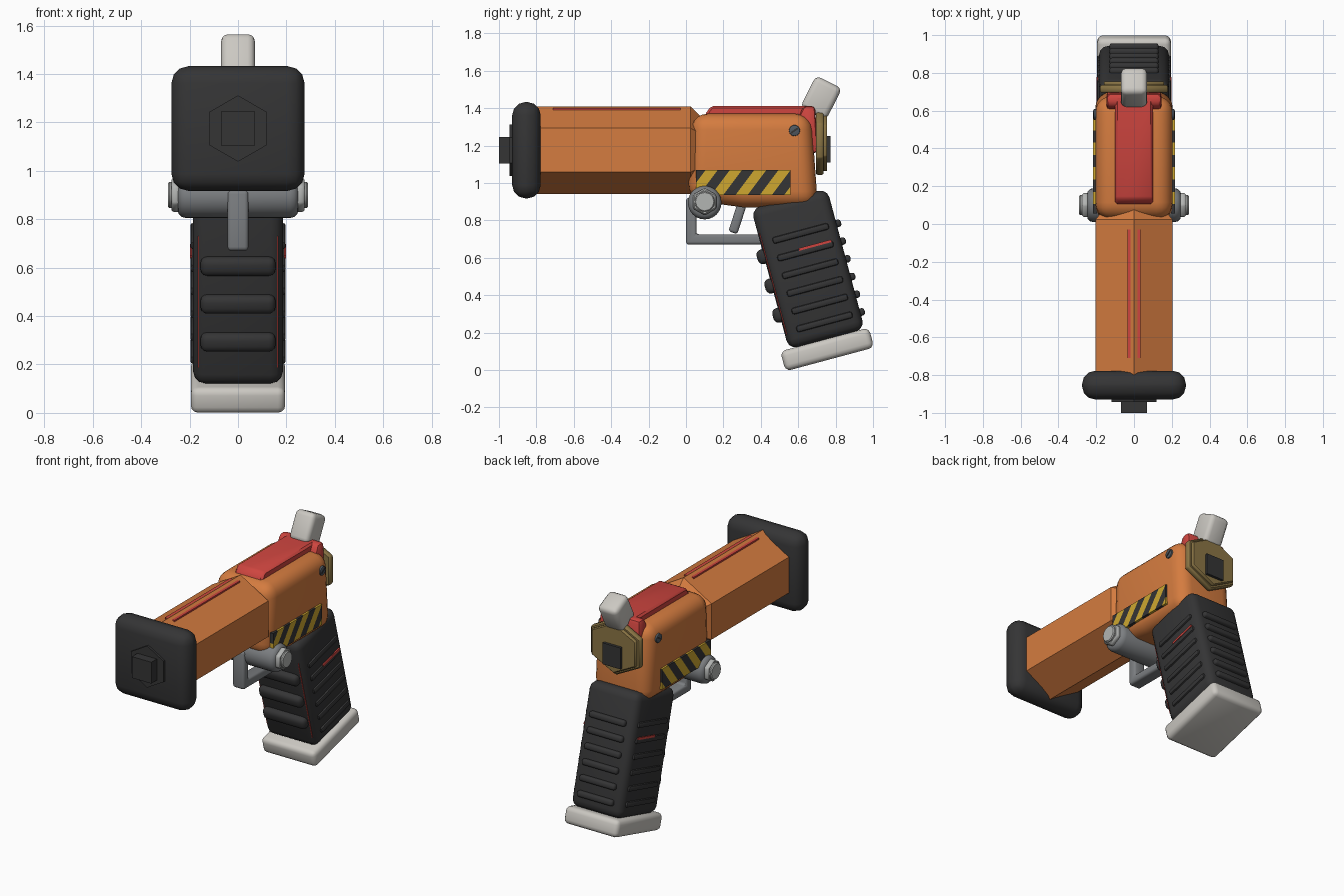
import bpy, bmesh, math
from mathutils import Matrix, Vector

cube = bpy.data.objects.get("Cube")
if cube:
    bpy.data.objects.remove(cube)


def material(name, r, g, b):
    m = bpy.data.materials.new(name)
    m.use_nodes = True
    m.diffuse_color = (r, g, b, 1)
    m.node_tree.nodes["Principled BSDF"].inputs["Base Color"].default_value = (r, g, b, 1)
    return m


ORANGE = material("burnt orange", 0.66, 0.2, 0.05)
DARK = material("dark rubber", 0.035, 0.035, 0.036)
RED = material("red", 0.62, 0.06, 0.05)
PALE = material("pale grey", 0.6, 0.58, 0.54)
STEEL = material("steel grey", 0.2, 0.21, 0.22)
NUT = material("light steel", 0.45, 0.46, 0.45)
BRASS = material("brass", 0.26, 0.18, 0.06)
YELLOW = material("warning yellow", 0.62, 0.39, 0.03)
SLATE = material("slate", 0.08, 0.1, 0.12)


def finish(name, bm, mats, bevel=0, segs=3):
    """Turn a bmesh into an object, with rounded edges and smooth shading if bevelled."""
    bmesh.ops.recalc_face_normals(bm, faces=bm.faces)
    mesh = bpy.data.meshes.new(name)
    bm.to_mesh(mesh)
    bm.free()
    for m in mats:
        mesh.materials.append(m)
    ob = bpy.data.objects.new(name, mesh)
    bpy.context.collection.objects.link(ob)
    if bevel:
        mod = ob.modifiers.new("round", "BEVEL")
        mod.width, mod.segments = bevel, segs
        mod.limit_method, mod.angle_limit = "ANGLE", math.radians(20)
        bpy.ops.object.select_all(action="DESELECT")
        ob.select_set(True)
        bpy.context.view_layer.objects.active = ob
        bpy.ops.object.modifier_apply(modifier=mod.name)
        bpy.ops.object.shade_smooth_by_angle(angle=math.radians(35))
    return ob


def box(name, centre, size, mat, bevel=0, tilt=0, segs=3):
    bm = bmesh.new()
    bmesh.ops.create_cube(bm, size=1)
    bm.transform(Matrix.Translation(centre) @ Matrix.Rotation(math.radians(tilt), 4, "X")
                 @ Matrix.Diagonal((*size, 1)))
    return finish(name, bm, [mat], bevel, segs)


def extrude(name, pts, axis, a, b, mat, bevel=0, segs=3, end_scale=1, pivot=0):
    """Extrude a profile along x (points are y, z) or along y (points are x, z)."""
    bm = bmesh.new()
    rings = []
    for d, s in ((a, 1), (b, end_scale)):
        ring = []
        for p, z in pts:
            z = pivot + (z - pivot) * s
            ring.append(bm.verts.new((d, p, z) if axis == "X" else (p * s, d, z)))
        rings.append(ring)
        bm.faces.new(ring)
    n = len(pts)
    for i in range(n):
        j = (i + 1) % n
        bm.faces.new((rings[0][i], rings[0][j], rings[1][j], rings[1][i]))
    return finish(name, bm, [mat], bevel, segs)


def polygon(n, r, c=0, z=0, wide=1):
    """Regular polygon with one corner pointing up."""
    return [(c + wide * r * math.sin(2 * math.pi * i / n), z + r * math.cos(2 * math.pi * i / n))
            for i in range(n)]


# Barrel with its tapered shoulder and sunken red strip
AXIS = 1.175
hexagon = polygon(6, 0.235, 0, AXIS)
extrude("barrel", hexagon, "Y", -0.8, 0.025, ORANGE)
extrude("barrel_shoulder", hexagon, "Y", 0.025, 0.1, ORANGE, end_scale=0.68, pivot=AXIS)
box("barrel_strip", (0, -0.37, 1.375), (0.07, 0.68, 0.05), RED)

# Muzzle block
box("muzzle_block", (0, -0.853, AXIS), (0.55, 0.152, 0.515), DARK, 0.07)
extrude("muzzle_hexagon", polygon(6, 0.137, 0, AXIS), "Y", -0.943, -0.9, DARK)
box("muzzle_plug", (0, -0.95, AXIS), (0.14, 0.1, 0.14), DARK)

# Receiver body and red top cover
body = [(0.03, 1.37), (0.67, 1.37), (0.705, 0.87), (0.3, 0.87), (0.01, 0.91)]
extrude("receiver", body, "X", -0.205, 0.205, ORANGE, 0.085, 5)
cover = [(0.1, 1.3), (0.1, 1.365), (0.135, 1.412), (0.68, 1.412), (0.68, 1.3)]
extrude("top_cover", cover, "X", -0.1, 0.1, RED, 0.012, 1)
rear = [(0.6, 1.35), (0.63, 1.412), (0.69, 1.412), (0.705, 1.16), (0.65, 1.16)]
extrude("rear_cover", rear, "X", -0.145, 0.145, RED, 0.02, 2)

# Rear plate
extrude("rear_plate_inner", polygon(6, 0.185, 0, 1.225, 1.12), "Y", 0.695, 0.735, BRASS, 0.008, 1)
extrude("rear_plate_outer", polygon(6, 0.165, 0, 1.225, 1.12), "Y", 0.73, 0.755, BRASS, 0.006, 1)
box("rear_button", (0, 0.75, 1.18), (0.13, 0.045, 0.14), DARK)

# Hammer
box("hammer", (0, 0.722, 1.455), (0.14, 0.155, 0.19), PALE, 0.03, -27)

# Cross pin with end nuts
extrude("cross_pin", polygon(24, 0.09, 0.1, 0.895), "X", -0.25, 0.25, STEEL, 0.035)

# Parts found on both sides
for side, label in ((1, "left"), (-1, "right")):
    extrude(label + "_nut", polygon(6, 0.073, 0.1, 0.9), "X", side * 0.24, side * 0.275, NUT, 0.008, 1)
    extrude(label + "_nut_face", polygon(12, 0.055, 0.1, 0.9), "X", side * 0.27, side * 0.29, NUT, 0.006, 1)
    extrude(label + "_screw", polygon(16, 0.03, 0.58, 1.28), "X", side * 0.17, side * 0.214, SLATE, 0.006, 2)
    box(label + "_screw_slot", (side * 0.212, 0.58, 1.28), (0.008, 0.045, 0.01), DARK, 0, 35)

    # Warning panel: a plate cut along slanted lines, every other band dark
    bm = bmesh.new()
    bmesh.ops.create_cube(bm, size=1)
    bm.transform(Matrix.Translation((side * 0.207, 0.307, 1.003)) @ Matrix.Diagonal((0.022, 0.505, 0.135, 1)))
    normal = Vector((0, 1, -0.75)).normalized()
    start, band = -0.01, 0.065
    for i in range(12):
        geom = bm.verts[:] + bm.edges[:] + bm.faces[:]
        bmesh.ops.bisect_plane(bm, geom=geom, plane_co=(0, start + band * i, 1.003), plane_no=normal)
    for f in bm.faces:
        c = f.calc_center_median()
        f.material_index = math.floor((c.y - 0.75 * (c.z - 1.003) - start) / band) % 2
    finish(label + "_warning_panel", bm, [DARK, YELLOW])

# Trigger and guard
guard = [(0, 0.92), (0, 0.67), (0.45, 0.67), (0.45, 0.725), (0.055, 0.725), (0.055, 0.92)]
extrude("trigger_guard", guard, "X", -0.043, 0.043, STEEL, 0.016)
box("trigger", (0, 0.275, 0.81), (0.05, 0.05, 0.16), STEEL, 0.015, -18)

# Grip: everything is placed in a frame tilted with the handle
TILT = 15
ROT = Matrix.Rotation(math.radians(TILT), 3, "X")


def grip_part(name, x, u, v, size, mat, bevel=0, segs=3):
    return box(name, Vector((0, 0.652, 0.54)) + ROT @ Vector((x, u, v)), size, mat, bevel, TILT, segs)


grip_part("grip", 0, 0, 0, (0.37, 0.42, 0.78), DARK, 0.05)
for i in range(3):
    grip_part(f"finger_ridge_{i + 1}", 0, -0.212, 0.126 - 0.162 * i, (0.31, 0.07, 0.08), DARK, 0.028)
for i in range(6):
    v = 0.194 - 0.098 * i
    grip_part(f"back_ridge_{i + 1}", 0, 0.21, v, (0.26, 0.05, 0.04), DARK, 0.015)
    for side, label in ((1, "left"), (-1, "right")):
        grip_part(f"{label}_ridge_{i + 1}", side * 0.183, 0.012, v, (0.028, 0.31, 0.036), DARK, 0.012, 2)
for side, label in ((1, "left"), (-1, "right")):
    grip_part(label + "_red_mark", side * 0.195, 0.07, 0.113, (0.008, 0.18, 0.014), RED)
    grip_part(label + "_red_line", side * 0.162, -0.199, -0.03, (0.006, 0.008, 0.56), RED)

# Foot plate of the grip
box("grip_foot", (0, 0.755, 0.11), (0.39, 0.49, 0.11), PALE, 0.03, TILT)
